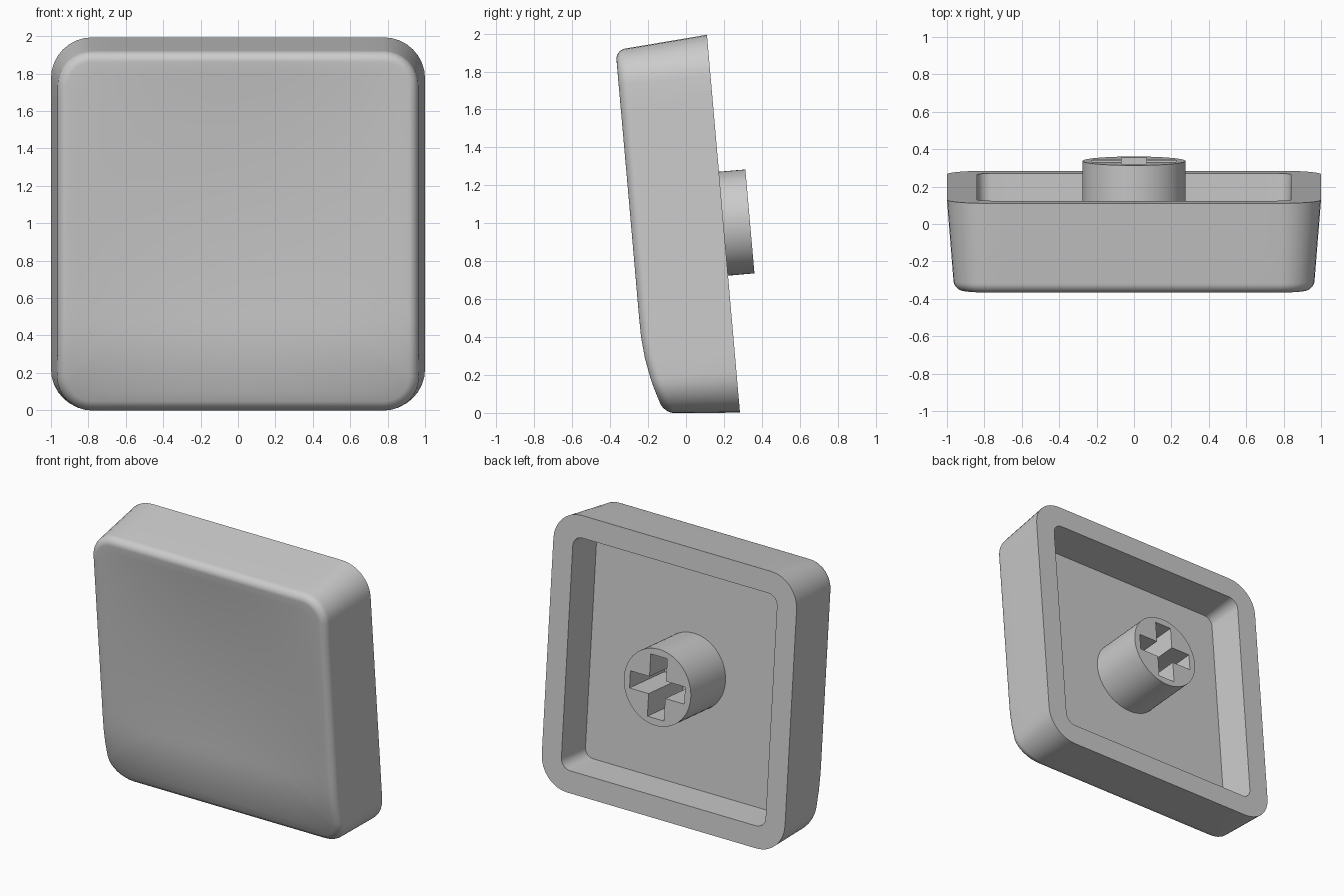
import bpy, bmesh, math

if "Cube" in bpy.data.objects:
    bpy.data.objects.remove(bpy.data.objects["Cube"])

TILT = math.radians(95)          # the cap leans back 5 degrees
PLACE = (0, 0.1975, 0.9975)
FILLET = 0.055
DRAFT = 0.08
DEPTH = 0.27                     # hollow depth

grey = bpy.data.materials.new("mid_grey")
grey.diffuse_color = (0.6, 0.6, 0.6, 1)
grey.use_nodes = True
grey.node_tree.nodes["Principled BSDF"].inputs["Base Color"].default_value = grey.diffuse_color


def place(ob):
    ob.rotation_euler = (TILT, 0, 0)
    ob.location = PLACE
    bpy.ops.object.select_all(action='DESELECT')
    ob.select_set(True)
    bpy.context.view_layer.objects.active = ob


def outline(half, radius, arc=8, side=14):
    """Rounded square as (x, v, normal x, normal v), counter-clockwise."""
    pts, c = [], half - radius
    for q in range(4):
        ca, sa = round(math.cos(q * math.pi / 2)), round(math.sin(q * math.pi / 2))
        local = [(half, -c + 2 * c * i / side, 1, 0) for i in range(side)]
        for i in range(arc):
            a = math.pi / 2 * i / arc
            n = (math.cos(a), math.sin(a))
            local.append((c + radius * n[0], c + radius * n[1], *n))
        for x, v, nx, nv in local:
            pts.append((x * ca - v * sa, x * sa + v * ca, nx * ca - nv * sa, nx * sa + nv * ca))
    return pts


def front(x, v):
    """Front height: flat, curling back at the lower edge, with a shallow dish."""
    curl = 0.42 * max(0, -0.5 - v) ** 2
    dish = 0.045 * max(0, 1 - (x / 0.92) ** 2) * max(0, 1 - (v / 0.92) ** 2)
    return 0.487 - curl - dish


# Cap shell: a stack of loops from the hollow floor, round the rim, to the front
bm = bmesh.new()
outer, inner = outline(1.0, 0.22), outline(0.84, 0.075)
loops = [[(x - nx * 0.01, v - nv * 0.01, DEPTH) for x, v, nx, nv in inner],
         [(x, v, 0) for x, v, _, _ in inner],
         [(x, v, 0) for x, v, _, _ in outer]]


def wall_top(p):
    return front(p[0] - p[2] * 0.035, p[1] - p[3] * 0.035) - FILLET


# Drafted side wall
for t in (0.5, 1.0):
    ring = []
    for p in outer:
        w = wall_top(p) * t
        ring.append((p[0] - p[2] * DRAFT * w, p[1] - p[3] * DRAFT * w, w))
    loops.append(ring)
# Rounded front edge
for k in range(1, 8):
    a = math.pi / 2 * k / 7
    ring = []
    for p in outer:
        inset = DRAFT * wall_top(p) + FILLET * (1 - math.cos(a))
        x, v = p[0] - p[2] * inset, p[1] - p[3] * inset
        ring.append((x, v, front(x, v) - FILLET * (1 - math.sin(a))))
    loops.append(ring)
# Dished front face
edge = loops[-1]
for k in range(1, 16):
    s = 1 - k / 16
    loops.append([(x * s, v * s, front(x * s, v * s)) for x, v, _ in edge])

rings = [[bm.verts.new(co) for co in ring] for ring in loops]
count = len(outer)
for a, b in zip(rings, rings[1:]):
    for i in range(count):
        j = (i + 1) % count
        bm.faces.new((a[i], a[j], b[j], b[i]))
bm.faces.new(rings[0])
centre = bm.verts.new((0, 0, front(0, 0)))
for i in range(count):
    bm.faces.new((rings[-1][i], rings[-1][(i + 1) % count], centre))
bmesh.ops.recalc_face_normals(bm, faces=bm.faces)
mesh = bpy.data.meshes.new("cap_shell")
bm.to_mesh(mesh)
bm.free()
cap = bpy.data.objects.new("cap_shell", mesh)
bpy.context.collection.objects.link(cap)
mesh.materials.append(grey)
place(cap)
bpy.ops.object.shade_smooth_by_angle(angle=math.radians(30))

# Stem: round post with a cross-shaped socket
R, ARM, A, B = 0.275, 0.225, 0.068, 0.062
quarter = [(ARM, B), (A, B), (A, ARM)]
cross = (quarter + [(-x, y) for x, y in reversed(quarter)]
         + [(-x, -y) for x, y in quarter] + [(x, -y) for x, y in reversed(quarter)])
circle = [(R * math.cos(math.tau * i / 64), R * math.sin(math.tau * i / 64)) for i in range(64)]
curve = bpy.data.curves.new("stem", 'CURVE')
curve.dimensions = '2D'
curve.fill_mode = 'BOTH'
bottom, top = -0.14, DEPTH + 0.005
curve.extrude = (top - bottom) / 2
for pts in (circle, cross):
    sp = curve.splines.new('POLY')
    sp.points.add(len(pts) - 1)
    for p, (x, y) in zip(sp.points, pts):
        p.co = (x, y, 0, 1)
    sp.use_cyclic_u = True
curve.materials.append(grey)
stem = bpy.data.objects.new("stem", curve)
bpy.context.collection.objects.link(stem)
place(stem)
bpy.ops.object.convert(target='MESH')
stem = bpy.context.object
for vert in stem.data.vertices:
    vert.co.z += (top + bottom) / 2
bm = bmesh.new()
bm.from_mesh(stem.data)
bmesh.ops.remove_doubles(bm, verts=bm.verts, dist=0.0005)
bmesh.ops.recalc_face_normals(bm, faces=bm.faces)
bm.to_mesh(stem.data)
bm.free()
bpy.ops.object.shade_smooth_by_angle(angle=math.radians(30))
